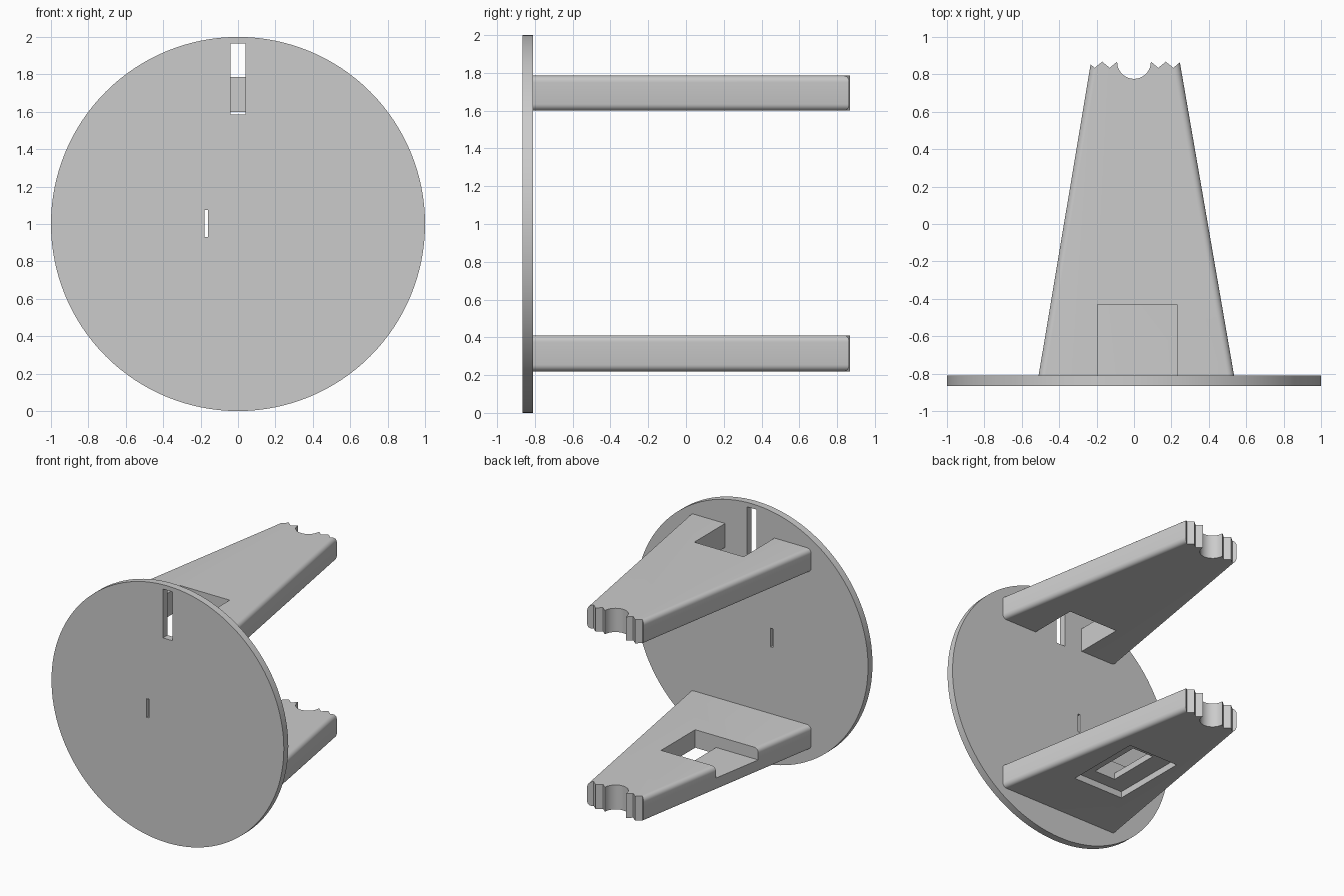
import bpy, bmesh, math
from mathutils import Matrix

cube = bpy.data.objects.get("Cube")
if cube:
    bpy.data.objects.remove(cube, do_unlink=True)

gray = bpy.data.materials.new("plain gray")
gray.use_nodes = True
gray.diffuse_color = (0.6, 0.6, 0.6, 1)
gray.node_tree.nodes["Principled BSDF"].inputs["Base Color"].default_value = (0.6, 0.6, 0.6, 1)

BACK, FRONT = -0.81, -0.865      # disc faces
UPRIGHT = Matrix(((1, 0, 0, 0), (0, 0, 1, 0), (0, 1, 0, 0), (0, 0, 0, 1)))


def prism(name, points, lo, hi, upright=False):
    """Extrude an outline along z, or along y when upright."""
    bm = bmesh.new()
    face = bm.faces.new([bm.verts.new((a, b, lo)) for a, b in points])
    new = bmesh.ops.extrude_face_region(bm, geom=[face])["geom"]
    top = [v for v in new if isinstance(v, bmesh.types.BMVert)]
    bmesh.ops.translate(bm, verts=top, vec=(0, 0, hi - lo))
    if upright:
        bm.transform(UPRIGHT)
    bmesh.ops.recalc_face_normals(bm, faces=bm.faces)
    mesh = bpy.data.meshes.new(name)
    bm.to_mesh(mesh)
    bm.free()
    mesh.materials.append(gray)
    obj = bpy.data.objects.new(name, mesh)
    bpy.context.collection.objects.link(obj)
    return obj


def arc(radius, start, end, steps, cx=0, cy=0):
    angles = [start + (end - start) * i / steps for i in range(steps + 1)]
    return [(cx + radius * math.cos(a), cy + radius * math.sin(a)) for a in angles]


def rect(x0, x1, y0, y1):
    return [(x0, y0), (x1, y0), (x1, y1), (x0, y1)]


def circle(radius, steps):
    return arc(radius, 0, math.tau, steps, 0, 1)[:-1]


def activate(obj):
    bpy.ops.object.select_all(action='DESELECT')
    obj.select_set(True)
    bpy.context.view_layer.objects.active = obj


def cut(obj, cutter):
    activate(obj)
    mod = obj.modifiers.new("cut", 'BOOLEAN')
    mod.operation, mod.solver, mod.object = 'DIFFERENCE', 'EXACT', cutter
    bpy.ops.object.modifier_apply(modifier=mod.name)
    bpy.data.objects.remove(cutter, do_unlink=True)


def smooth(obj):
    activate(obj)
    bpy.ops.object.shade_smooth_by_angle(angle=math.radians(30))


# Round face plate with hub hole, two slots and a split ring opening
plate = prism("face_plate", circle(1, 128), FRONT, BACK, True)


def half_ring(side):
    outer, inner, gap = 0.355, 0.29, 0.015
    ao, ai = math.asin(gap / outer), math.asin(gap / inner)
    half = math.pi / 2
    pts = arc(outer, -half + ao, half - ao, 40, 0, 1) + arc(inner, half - ai, -half + ai, 40, 0, 1)
    return [(side * x, z) for x, z in pts]


openings = [circle(0.09, 48), rect(-0.04, 0.04, 1.585, 1.965),
            rect(-0.18, -0.16, 0.93, 1.075), half_ring(1), half_ring(-1)]
for outline in openings:
    cut(plate, prism("plate_cutter", outline, -1, -0.7, True))
smooth(plate)


# Tapered arm with rounded long edges and a toothed tip
def tip_outline():
    right = [(0.09 + 0.04 * i, 0.835 if i % 2 else 0.868) for i in range(5)]
    left = [(-x, y) for x, y in reversed(right)]
    scoop = arc(0.09, math.pi, math.tau, 24, 0, 0.866)[1:-1]
    return left + scoop + right + [(0.4, 0.868), (0.4, 1), (-0.4, 1), (-0.4, 0.868)]


def arm(name, lo, hi):
    outline = [(-0.51, BACK), (0.535, BACK), (0.239, 0.9), (-0.224, 0.9)]
    obj = prism(name, outline, lo, hi)
    bm = bmesh.new()
    bm.from_mesh(obj.data)
    long_edges = [e for e in bm.edges if abs(e.verts[0].co.y - e.verts[1].co.y) > 1]
    bmesh.ops.bevel(bm, geom=long_edges, offset=0.035, segments=6, profile=0.5, affect='EDGES')
    bm.to_mesh(obj.data)
    bm.free()
    cut(obj, prism("tip_cutter", tip_outline(), lo - 0.1, hi + 0.1))
    return obj


# Upper arm: notch against the plate
upper = arm("upper_arm", 1.6, 1.785)
cut(upper, prism("notch_cutter", rect(-0.195, 0.23, -1, -0.43), 1.5, 1.9))
smooth(upper)

# Lower arm: side channel above, window through, shallow pocket below
lower = arm("lower_arm", 0.22, 0.41)
cut(lower, prism("channel_cutter", rect(-0.8, 0.12, -0.285, 0.135), 0.32, 0.6))
cut(lower, prism("window_cutter", rect(-0.06, 0.12, -0.285, 0.135), 0.1, 0.5))
cut(lower, prism("pocket_cutter", rect(-0.21, 0.22, -0.39, 0.22), 0.1, 0.27))
smooth(lower)
